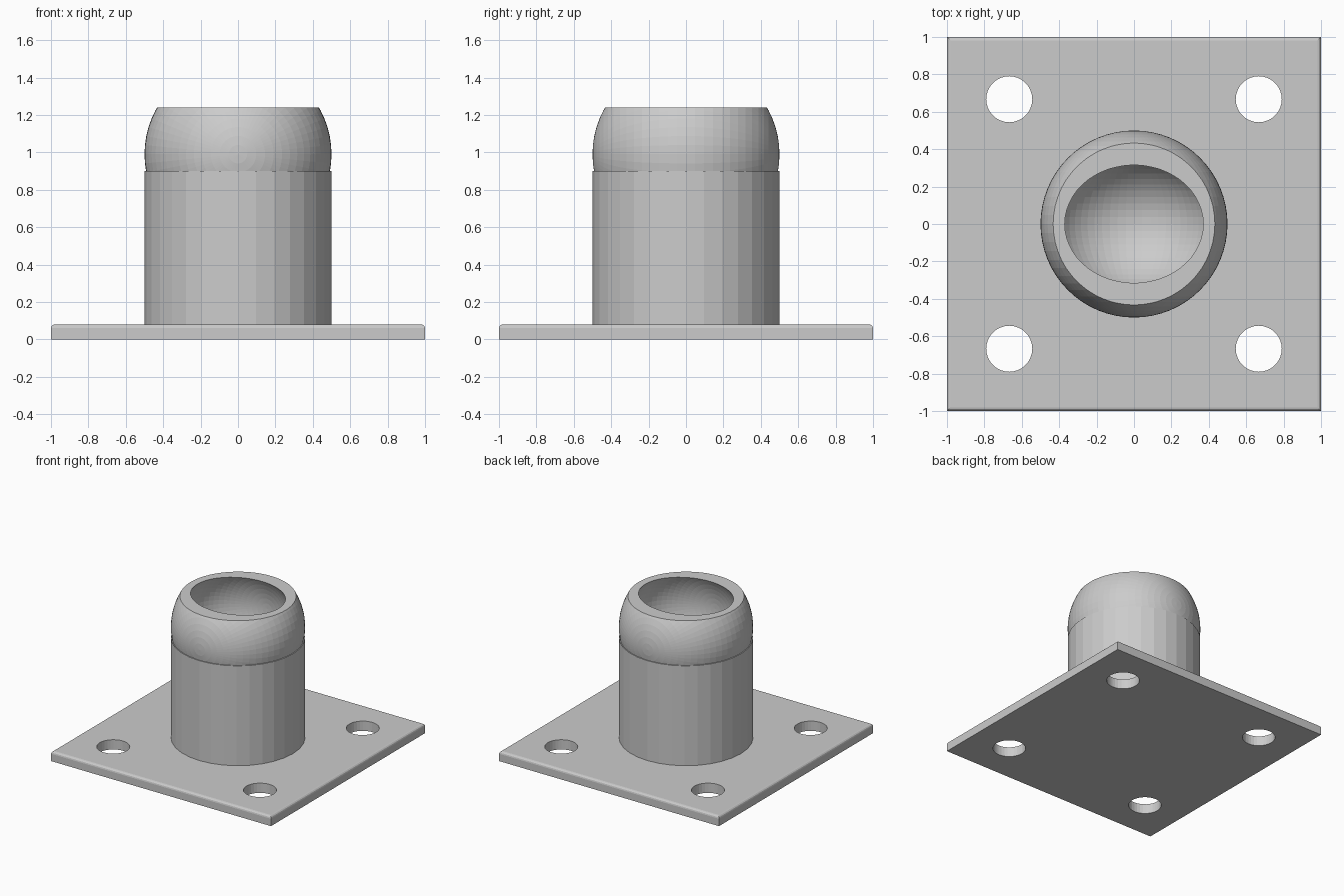
import bpy, bmesh
from math import pi

if "Cube" in bpy.data.objects:
    bpy.data.objects.remove(bpy.data.objects["Cube"])

PLATE_T = 0.08      # plate thickness
BALL_Z = 0.99       # centre height of the socket ball
TOP_Z = 1.24        # flat rim height


def cylinder(name, r, z0, z1, x=0, y=0, sides=32):
    bpy.ops.mesh.primitive_cylinder_add(vertices=sides, radius=r, depth=z1 - z0,
                                        location=(x, y, (z0 + z1) / 2))
    bpy.context.object.name = name
    return bpy.context.object


def ball(name, rx, ry, rz):
    # sphere with its poles on the y axis
    bpy.ops.mesh.primitive_uv_sphere_add(segments=64, ring_count=32, radius=1,
                                         location=(0, 0, BALL_Z), rotation=(pi / 2, 0, 0))
    ob = bpy.context.object
    ob.name = name
    ob.scale = (rx, rz, ry)
    return ob


def boolean(target, tool, operation):
    # apply the boolean and discard the tool object
    tool.hide_render = True
    mod = target.modifiers.new(operation.title(), 'BOOLEAN')
    mod.operation = operation
    mod.solver = 'EXACT'
    mod.object = tool
    bpy.context.view_layer.objects.active = target
    bpy.ops.object.modifier_apply(modifier=mod.name)
    bpy.data.objects.remove(tool, do_unlink=True)


# Base plate with rounded upper edges
bpy.ops.mesh.primitive_cube_add(size=1, location=(0, 0, PLATE_T / 2))
plate = bpy.context.object
plate.name = "base_plate"
plate.scale = (2, 2, PLATE_T)
bpy.ops.object.transform_apply(location=True, rotation=False, scale=True)
bm = bmesh.new()
bm.from_mesh(plate.data)
top_edges = [e for e in bm.edges if all(v.co.z > PLATE_T - 0.01 for v in e.verts)]
bmesh.ops.bevel(bm, geom=top_edges, offset=0.02, segments=3, profile=0.5, affect='EDGES')
bm.to_mesh(plate.data)
bm.free()

# Four bolt holes
for sx in (-1, 1):
    for sy in (-1, 1):
        hole = cylinder("hole_cutter", 0.123, -0.1, 0.2, sx * 0.667, sy * 0.667)
        boolean(plate, hole, 'DIFFERENCE')

# Post with a rounded head
post = cylinder("socket_post", 0.5, PLATE_T / 2, 0.9)
boolean(post, ball("head", 0.5, 0.5, 0.5), 'UNION')

# Flat rim and oval bowl
boolean(post, cylinder("rim_cutter", 0.8, TOP_Z, 2), 'DIFFERENCE')
boolean(post, ball("bowl_cutter", 0.447, 0.38, 0.447), 'DIFFERENCE')
